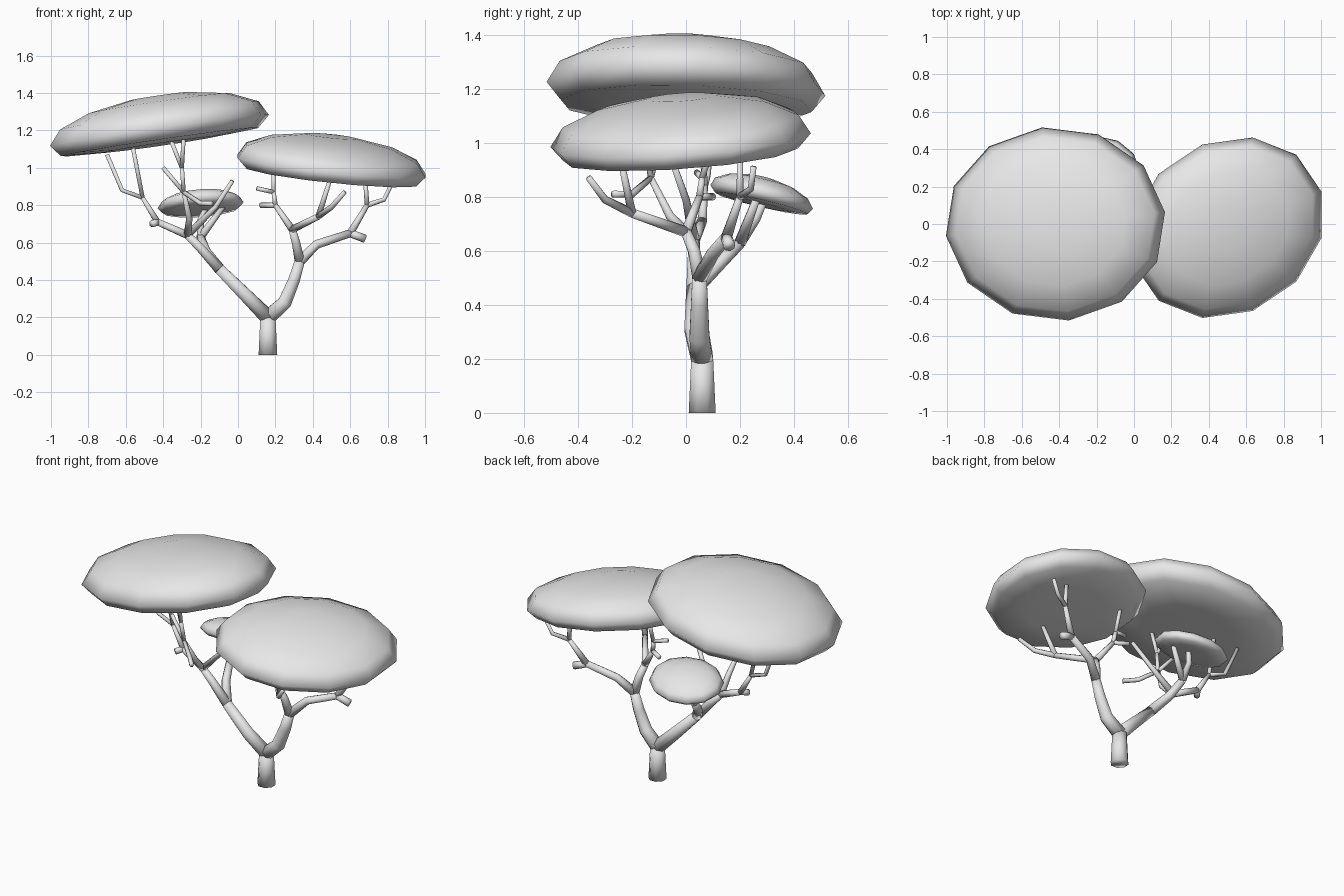
import bpy
import bmesh
import math
from mathutils import Vector

default_cube = bpy.data.objects.get("Cube")
if default_cube:
    bpy.data.objects.remove(default_cube, do_unlink=True)

# Single clay grey material
grey = bpy.data.materials.new("clay_grey")
grey.use_nodes = True
grey.diffuse_color = (.8, .8, .8, 1)
shader = next(n for n in grey.node_tree.nodes if n.type == 'BSDF_PRINCIPLED')
shader.inputs["Base Color"].default_value = grey.diffuse_color

BRANCH_SIDES = 8
CANOPY_SIDES = 12


def finish(name, bm):
    """Turn a bmesh into a smooth shaded object."""
    bmesh.ops.recalc_face_normals(bm, faces=bm.faces[:])
    mesh = bpy.data.meshes.new(name)
    bm.to_mesh(mesh)
    bm.free()
    mesh.materials.append(grey)
    mesh.shade_smooth()
    part = bpy.data.objects.new(name, mesh)
    bpy.context.collection.objects.link(part)


def skin_rings(bm, rings):
    """Bridge matching vertex rings and cap both ends."""
    for lower, upper in zip(rings, rings[1:]):
        for i in range(len(lower)):
            bm.faces.new((lower[i - 1], lower[i], upper[i], upper[i - 1]))
    bm.faces.new(rings[0])
    bm.faces.new(rings[-1])


def thickness(height):
    """Wood gets thinner towards the crown."""
    return max(.012, .054 - .05 * height)


def grow(bm, *path):
    """Tapered tube along a path; returns its tip so that others can fork."""
    points = [Vector(p) for p in path]
    last = len(points) - 1
    rings = []
    for k, point in enumerate(points):
        tangent = points[min(k + 1, last)] - points[max(k - 1, 0)]
        turn = Vector((0, 0, 1)).rotation_difference(tangent.normalized())
        radius = thickness(point.z)
        ring = []
        for i in range(BRANCH_SIDES):
            angle = math.tau * (i + .5) / BRANCH_SIDES
            offset = Vector((math.cos(angle), math.sin(angle), 0)) * radius
            ring.append(bm.verts.new(point + turn @ offset))
        rings.append(ring)
    skin_rings(bm, rings)
    return points[-1]


def canopy(name, centre, radius_x, radius_y, dome, slope, phase=0, shear=0):
    """Tilted foliage pad: rounded dome above, shallow underside below."""
    underside = [(.5, -.4), (.9, -.33)]
    steps = [math.radians(degrees) for degrees in range(0, 90, 25)]
    profile = underside + [(math.cos(t), math.sin(t)) for t in steps]
    bm = bmesh.new()
    rings = []
    for scale, height in profile:
        ring = []
        for i in range(CANOPY_SIDES):
            angle = math.tau * i / CANOPY_SIDES + math.radians(phase)
            across = math.cos(angle)
            along = math.sin(angle) + shear * across
            offset = Vector((radius_x * across, radius_y * along, 0)) * scale
            offset.z = offset.xy.dot(Vector(slope)) + height * dome
            ring.append(bm.verts.new(Vector(centre) + offset))
        rings.append(ring)
    skin_rings(bm, rings)
    finish(name, bm)


# Trunk
wood = bmesh.new()
crotch = grow(wood, (.16, .06, 0), (.16, .06, .1), (.16, .06, .2))
finish("trunk", wood)

# Left limb, rising to an elbow
wood = bmesh.new()
elbow = grow(wood, crotch, (.25, .05, .28), (.3, .05, .4), (.33, .05, .5))
# Outer fork
outer_knot = grow(wood, elbow, (.42, .1, .59), (.6, .15, .65))
grow(wood, outer_knot, (.68, .16, .62))
outer_fork = grow(wood, outer_knot, (.69, .2, .8))
grow(wood, outer_fork, (.68, .2, .94))
grow(wood, outer_fork, (.78, .24, .83), (.82, .25, .91))
# Front fork
crown = grow(wood, elbow, (.31, .03, .6), (.29, 0, .67))
front_fork = grow(wood, crown, (.43, -.2, .74))
grow(wood, front_fork, (.49, -.24, .93))
grow(wood, front_fork, (.5, -.3, .79), (.57, -.36, .87))
# Inner fork
inner_knot = grow(wood, crown, (.2, .05, .8))
grow(wood, inner_knot, (.12, .1, .8))
inner_fork = grow(wood, inner_knot, (.19, .06, .87))
grow(wood, inner_fork, (.1, .04, .89))
grow(wood, inner_fork, (.19, .1, 1))
finish("left_limb", wood)

# Right limb, leaning far out to a knot
wood = bmesh.new()
shoulder = grow(wood, crotch, (.05, .03, .31), (-.1, .03, .46))
knot = grow(wood, shoulder, (-.2, .03, .57), (-.27, .03, .64))
# Outer fork
side_knot = grow(wood, knot, (-.43, .06, .71))
grow(wood, side_knot, (-.46, .02, .7))
side_fork = grow(wood, side_knot, (-.51, .07, .84))
grow(wood, side_fork, (-.62, .08, .88), (-.7, .1, 1.07))
grow(wood, side_fork, (-.57, .05, 1.15))
# Tall front fork
tall_knot = grow(wood, knot, (-.26, -.06, .73), (-.29, -.13, .87))
grow(wood, tall_knot, (-.2, -.2, .81), (-.14, -.27, .81))
grow(wood, tall_knot, (-.4, -.1, 1))
tall_fork = grow(wood, tall_knot, (-.3, -.15, 1))
grow(wood, tall_fork, (-.36, -.12, 1.15))
grow(wood, tall_fork, (-.29, -.19, 1.17))
# Inner twig
grow(wood, knot, (-.12, 0, .79), (-.03, -.05, .93))
# Back fork under the small canopy
back_fork = grow(wood, shoulder, (-.17, .12, .55), (-.2, .2, .63))
grow(wood, back_fork, (-.2, .26, .72), (-.17, .29, .79))
grow(wood, back_fork, (-.08, .26, .79))
finish("right_limb", wood)

# Foliage pads
canopy("high_canopy", centre=(-.42, 0, 1.2), radius_x=.59, radius_y=.52,
       dome=.19, slope=(.145, -.03), phase=7)
canopy("low_canopy", centre=(.5, -.02, 1.01), radius_x=.52, radius_y=.48,
       dome=.165, slope=(-.115, .085), phase=15, shear=.15)
canopy("small_canopy", centre=(-.2, .28, .8), radius_x=.23, radius_y=.19,
       dome=.075, slope=(.07, -.23))
